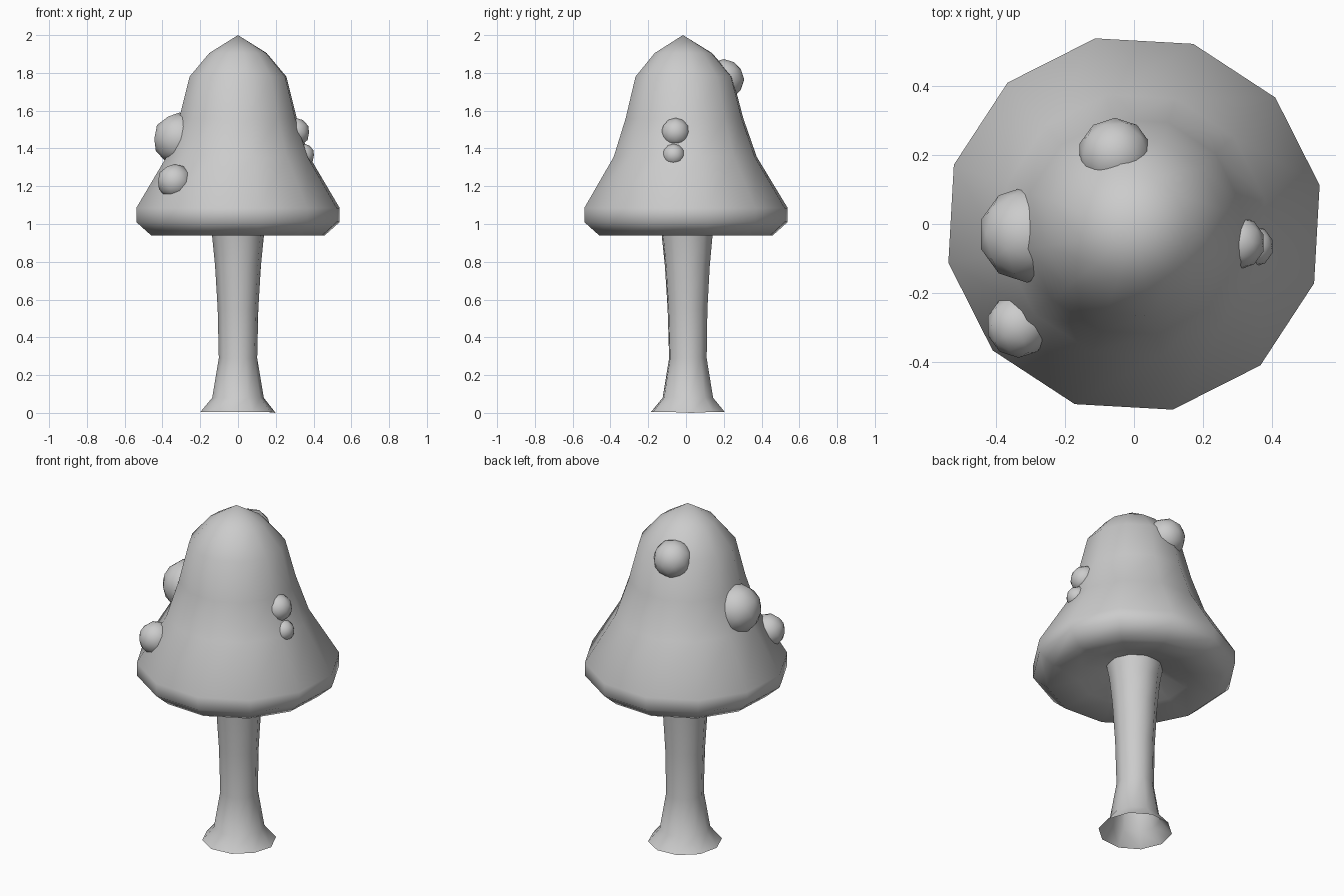
import bpy, bmesh, math
from mathutils import Vector

if "Cube" in bpy.data.objects:
    bpy.data.objects.remove(bpy.data.objects["Cube"])

grey = bpy.data.materials.new("plain grey")
grey.diffuse_color = (0.6, 0.6, 0.6, 1)
grey.use_nodes = True
grey.node_tree.nodes["Principled BSDF"].inputs["Base Color"].default_value = grey.diffuse_color


def finish(name, bm):
    bmesh.ops.recalc_face_normals(bm, faces=bm.faces)
    for f in bm.faces:
        f.smooth = True
    mesh = bpy.data.meshes.new(name)
    bm.to_mesh(mesh)
    bm.free()
    mesh.materials.append(grey)
    obj = bpy.data.objects.new(name, mesh)
    bpy.context.collection.objects.link(obj)
    return obj


def lathe(name, profile, sides, phase):
    """Turn rows of (radius, z, y offset); radius 0 makes a tip."""
    bm = bmesh.new()
    rings = []
    for r, z, dy in profile:
        n = sides if r > 0 else 1
        rings.append([bm.verts.new((r * math.cos(phase + i * math.tau / sides),
                                    r * math.sin(phase + i * math.tau / sides) + dy, z))
                      for i in range(n)])
    for a, b in zip(rings, rings[1:]):
        for i in range(sides):
            j = (i + 1) % sides
            if len(b) == 1:
                bm.faces.new((a[i], a[j], b[0]))
            else:
                bm.faces.new((a[i], a[j], b[j], b[i]))
    return finish(name, bm)


# Stem: open flared foot, slim waist, widening under the cap
lathe("stem", [(0.2, 0.005, 0.01), (0.137, 0.08, 0.01), (0.102, 0.29, 0.01),
               (0.108, 0.55, 0.008), (0.122, 0.78, 0.007), (0.138, 0.94, 0.006),
               (0.155, 1.03, 0.005)], 10, math.radians(5))
bpy.data.objects["stem"].data.vertices[0].co.z = 0

# Cap: hollow underside, rounded rim, bell-shaped top
lathe("cap", [(0.13, 1.03, 0), (0.3, 0.97, 0), (0.47, 0.94, 0), (0.55, 1.01, 0),
              (0.55, 1.085, 0), (0.387, 1.355, -0.004), (0.318, 1.56, -0.008),
              (0.262, 1.78, -0.011), (0.155, 1.905, -0.014), (0, 2.0, -0.016)],
      12, math.radians(11.8))

# Round warts half sunk into the cap
warts = [(-0.31, -0.03, 1.45, 0.14), (-0.335, -0.295, 1.225, 0.093),
         (-0.055, 0.2, 1.765, 0.108), (0.303, -0.055, 1.485, 0.077),
         (0.345, -0.065, 1.365, 0.06)]
for x, y, z, r in warts:
    bm = bmesh.new()
    bmesh.ops.create_icosphere(bm, subdivisions=2, radius=r)
    bmesh.ops.translate(bm, verts=bm.verts, vec=Vector((x, y, z)))
    finish("wart", bm)
